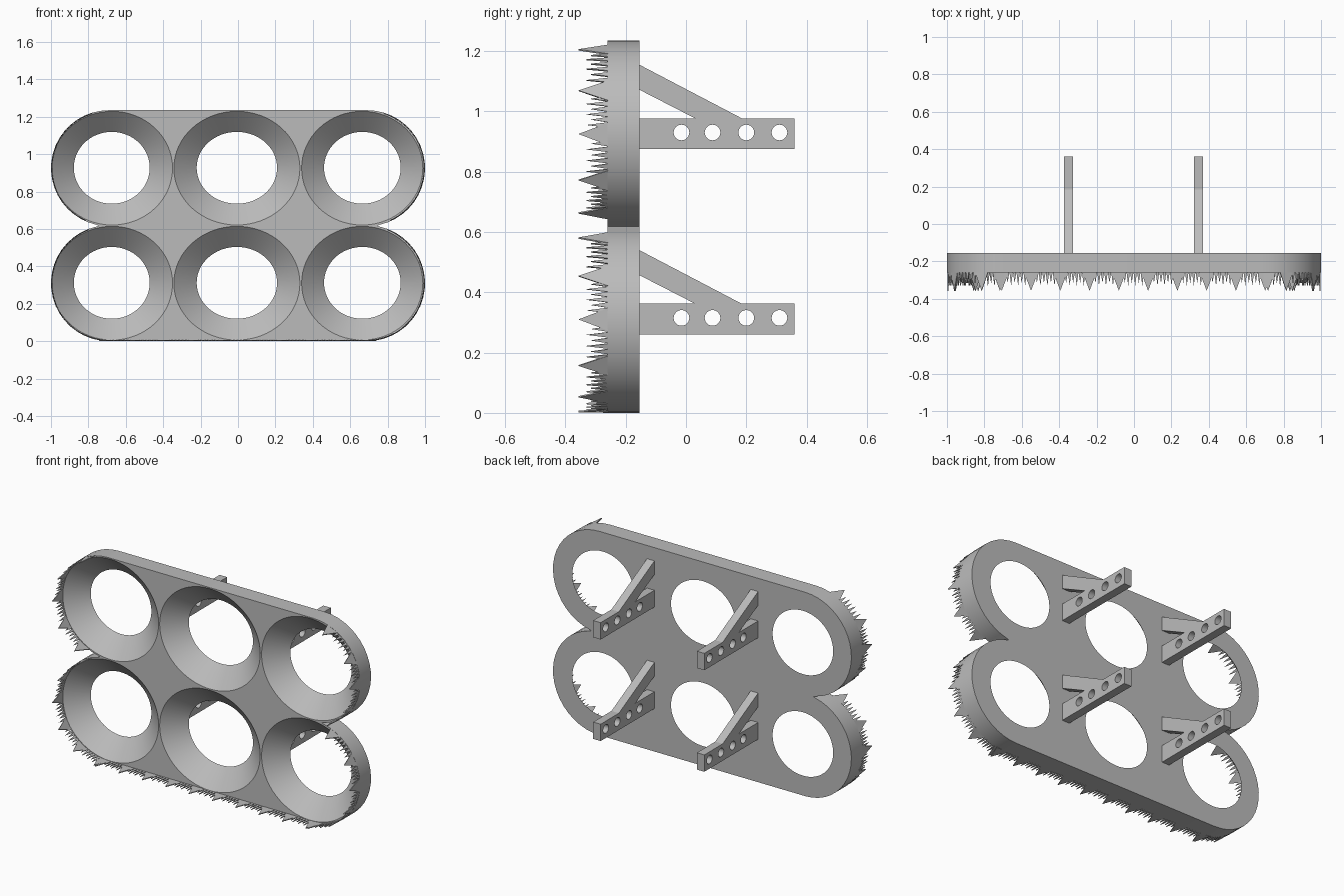
import bpy, bmesh
from math import sin, cos, radians, tau
from mathutils import Vector

cube = bpy.data.objects.get("Cube")
if cube:
    bpy.data.objects.remove(cube, do_unlink=True)

steel = bpy.data.materials.new("grey steel")
steel.use_nodes = True
GREY = (0.5, 0.5, 0.5, 1)
steel.diffuse_color = GREY
steel.node_tree.nodes["Principled BSDF"].inputs["Base Color"].default_value = GREY

FRONT, BACK = -0.26, -0.155
ROWS = (0.31, 0.925)           # heights of the two rows
END_X, END_R = 0.69, 0.31      # rounded ends of the plate


def finish(name, bm, smooth=True):
    bmesh.ops.recalc_face_normals(bm, faces=bm.faces)
    mesh = bpy.data.meshes.new(name)
    bm.to_mesh(mesh)
    bm.free()
    mesh.materials.append(steel)
    obj = bpy.data.objects.new(name, mesh)
    bpy.context.collection.objects.link(obj)
    if smooth:
        bpy.ops.object.select_all(action='DESELECT')
        obj.select_set(True)
        bpy.context.view_layer.objects.active = obj
        bpy.ops.object.shade_smooth_by_angle(angle=radians(30))
    return obj


def ellipse(cx, cz, rx, rz, n):
    return [(cx + rx * cos(tau * i / n), cz + rz * sin(tau * i / n)) for i in range(n)]


def slab(name, near, far, place_near, place_far):
    """Solid between two flat sets of loops: an outline followed by its holes."""
    bm = bmesh.new()
    rings = []
    for loops, place in ((near, place_near), (far, place_far)):
        side, edges = [], []
        for loop in loops:
            vs = [bm.verts.new(place(*p)) for p in loop]
            edges += [bm.edges.new((vs[i - 1], vs[i])) for i in range(len(vs))]
            side.append(vs)
        normal = Vector(place_far(0, 0)) - Vector(place_near(0, 0))
        bmesh.ops.triangle_fill(bm, edges=edges, use_beauty=True, normal=normal)
        rings.append(side)
    for a, b in zip(*rings):
        for i in range(len(a)):
            bm.faces.new((a[i - 1], a[i], b[i], b[i - 1]))
    return finish(name, bm)


# Plate: two stacked rounded rows with a notch where they meet
def arc(z, start, end, steps=20):
    angles = [radians(start + (end - start) * i / steps) for i in range(steps + 1)]
    return [(END_X + END_R * cos(a), z + END_R * sin(a)) for a in angles]


notch = [(0.745, sum(ROWS) / 2)]
right_edge = arc(ROWS[0], -90, 78) + notch + arc(ROWS[1], -78, 90)
outline = right_edge + [(-x, z) for x, z in reversed(right_edge)]

# Conical openings: wide at the front, narrow at the back
wide, narrow = [outline], [outline]
for z in ROWS:
    for x, rx, hole_x, hole_rx in ((-0.673, 0.323, -0.675, 0.203),
                                   (-0.006, 0.337, -0.006, 0.215),
                                   (0.664, 0.324, 0.665, 0.205)):
        wide.append(ellipse(x, z, rx, 0.304, 64))
        narrow.append(ellipse(hole_x, z + 0.002, hole_rx, 0.192, 64))
slab("cutter_plate", wide, narrow,
     lambda x, z: (x, FRONT, z), lambda x, z: (x, BACK, z))

# Brackets on the back: drilled bar and slanted brace
for side, x in (("right", -0.35), ("left", 0.345)):
    near = lambda y, z, x=x: (x - 0.025, y, z)
    far = lambda y, z, x=x: (x + 0.025, y, z)
    for level, z in zip(("lower", "upper"), ROWS):
        bar = [[(BACK, z - 0.05), (0.36, z - 0.05), (0.36, z + 0.052), (BACK, z + 0.052)]]
        bar += [ellipse(y, z + 0.005, 0.026, 0.026, 24) for y in (-0.015, 0.088, 0.2, 0.31)]
        slab(f"{level}_{side}_bar", bar, bar, near, far)
        brace = [[(BACK, z + 0.147), (0.03, z + 0.052), (0.185, z + 0.052), (BACK, z + 0.23)]]
        slab(f"{level}_{side}_brace", brace, brace, near, far)


# Teeth: thin triangles standing forward from the rim
def tooth(bm, centre, tangent, width, length):
    c = Vector((centre[0], FRONT, centre[1]))
    t = Vector((tangent[0], 0, tangent[1])) * width / 2
    inward = Vector((-tangent[1], 0, tangent[0])) * 0.005
    tip = Vector((0, -length, 0))
    root = Vector((0, 0.002, 0))
    a = [bm.verts.new(c + p) for p in (root - t, root + t, tip)]
    b = [bm.verts.new(c + p + inward) for p in (root - t, root + t, tip)]
    bm.faces.new(a)
    bm.faces.new(b)
    for i in range(3):
        bm.faces.new((a[i - 1], a[i], b[i], b[i - 1]))


def tooth_row(name, point, marks, small=6):
    """Large teeth at the marks with small ones between them."""
    bm = bmesh.new()
    for i, mark in enumerate(marks):
        tooth(bm, *point(mark), 0.075, 0.097)
        if i + 1 < len(marks):
            for k in range(small):
                f = 0.2 + 0.6 * k / (small - 1)
                tooth(bm, *point(mark + (marks[i + 1] - mark) * f), 0.018,
                      0.055 + 0.015 * (k % 2))
    finish(name, bm, smooth=False)


tooth_row("bottom_teeth", lambda x: ((x, 0.001), (1, 0)),
          [-0.707 + 0.1565 * i for i in range(10)])
for side, s in (("right", -1), ("left", 1)):
    for level, z, marks in (("lower", ROWS[0], (62, 28, 0, -30, -57, -85)),
                            ("upper", ROWS[1], (66, 28, 0, -30, -59))):
        def on_rim(deg, s=s, z=z):
            a = radians(deg)
            return ((s * (END_X + (END_R - 0.002) * cos(a)), z + (END_R - 0.002) * sin(a)),
                    (-s * sin(a) * s * s, cos(a)) if s > 0 else (-sin(a), -cos(a)))
        tooth_row(f"{level}_{side}_teeth", on_rim, marks)
